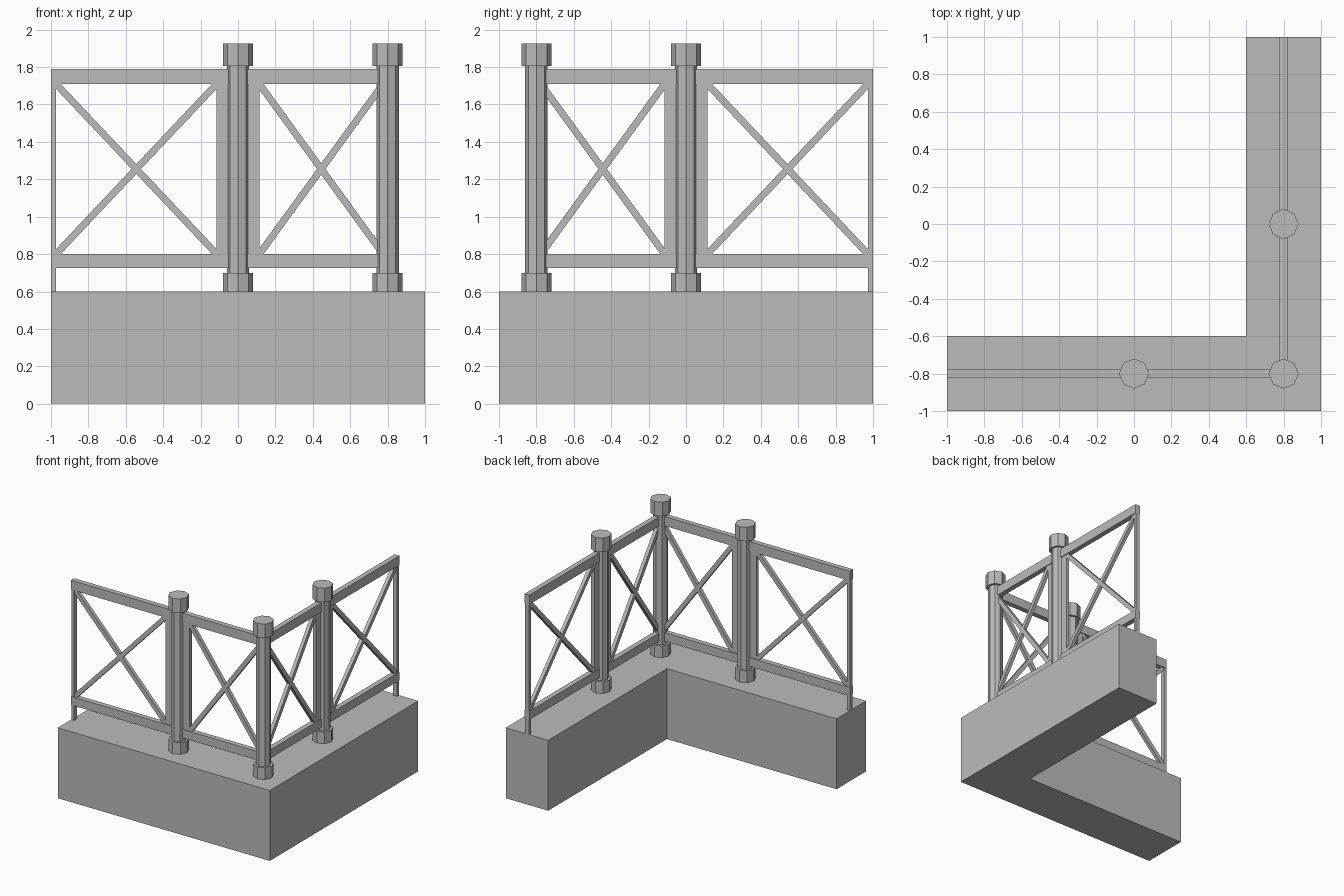
import bpy
import bmesh
from math import atan2, hypot, pi
from mathutils import Matrix, Vector

if "Cube" in bpy.data.objects:
    bpy.data.objects.remove(bpy.data.objects["Cube"])

# One plain grey for everything
grey = bpy.data.materials.new("grey")
grey.use_nodes = True
colour = (0.5, 0.5, 0.5, 1)
grey.diffuse_color = colour
grey.node_tree.nodes["Principled BSDF"].inputs["Base Color"].default_value = colour

FLOOR, LOW, LOW_TOP, HIGH, HIGH_TOP = 0.6, 0.727, 0.8, 1.71, 1.79
LENGTH, MIDDLE = 1.8, 0.8


def finish(name, bm):
    bmesh.ops.recalc_face_normals(bm, faces=bm.faces)
    mesh = bpy.data.meshes.new(name)
    bm.to_mesh(mesh)
    bm.free()
    mesh.materials.append(grey)
    obj = bpy.data.objects.new(name, mesh)
    bpy.context.collection.objects.link(obj)
    return obj


def place(along_side, point):
    """Map (distance from corner, depth, height) to either arm of the fence."""
    s, d, z = point
    if along_side:
        return Vector((0.8 - d, s - 0.8, z))
    return Vector((0.8 - s, d - 0.8, z))


def bar(name, along_side, start, end, width, depth):
    """Straight rectangular bar between two (distance, height) points."""
    run, rise = end[0] - start[0], end[1] - start[1]
    bm = bmesh.new()
    bmesh.ops.create_cube(bm, size=1)
    move = Matrix.Translation(((start[0] + end[0]) / 2, 0, (start[1] + end[1]) / 2))
    turn = Matrix.Rotation(-atan2(rise, run), 4, "Y")
    size = Matrix.Diagonal((hypot(run, rise), depth, width, 1))
    bm.transform(move @ turn @ size)
    for v in bm.verts:
        v.co = place(along_side, v.co)
    return finish(name, bm)


def drum(name, x, y, radius, bottom, top):
    """Eight-sided upright prism."""
    bm = bmesh.new()
    bmesh.ops.create_cone(bm, cap_ends=True, segments=8, radius1=radius, radius2=radius,
                          depth=top - bottom,
                          matrix=Matrix.Translation((x, y, (bottom + top) / 2)))
    return finish(name, bm)


# L-shaped base
bm = bmesh.new()
outline = [(-1, -1), (1, -1), (1, 1), (0.6, 1), (0.6, -0.6), (-1, -0.6)]
face = bm.faces.new([bm.verts.new((x, y, 0)) for x, y in outline])
raised = bmesh.ops.extrude_face_region(bm, geom=[face])["geom"]
bmesh.ops.translate(bm, vec=(0, 0, FLOOR),
                    verts=[g for g in raised if isinstance(g, bmesh.types.BMVert)])
finish("base", bm)

# Round posts with feet and caps
for label, x, y in (("front", 0, -0.8), ("corner", 0.8, -0.8), ("side", 0.8, 0)):
    drum(label + "_post", x, y, 0.06, FLOOR, 1.85)
    drum(label + "_post_foot", x, y, 0.08, FLOOR, 0.7)
    drum(label + "_post_cap", x, y, 0.08, 1.805, 1.925)

# Two mirrored arms of fence
for label, side in (("front", False), ("side", True)):
    for rail, low, high in (("lower", LOW, LOW_TOP), ("upper", HIGH, HIGH_TOP)):
        mid = (low + high) / 2
        bar(f"{label}_{rail}_rail", side, (0, mid), (LENGTH, mid), high - low, 0.044)
    bar(label + "_end_post", side, (LENGTH - 0.0135, FLOOR), (LENGTH - 0.0135, HIGH + 0.01),
        0.027, 0.036)
    bar(label + "_post_board", side, (MIDDLE, LOW_TOP - 0.01), (MIDDLE, HIGH + 0.01),
        0.228, 0.03)
    # Crossed braces in each panel
    for panel, a, b in (("inner", 0.024, MIDDLE - 0.114), ("outer", MIDDLE + 0.114, LENGTH - 0.027)):
        bar(f"{label}_{panel}_brace_rising", side, (a, LOW_TOP), (b, HIGH), 0.036, 0.03)
        bar(f"{label}_{panel}_brace_falling", side, (a, HIGH), (b, LOW_TOP), 0.036, 0.03)
